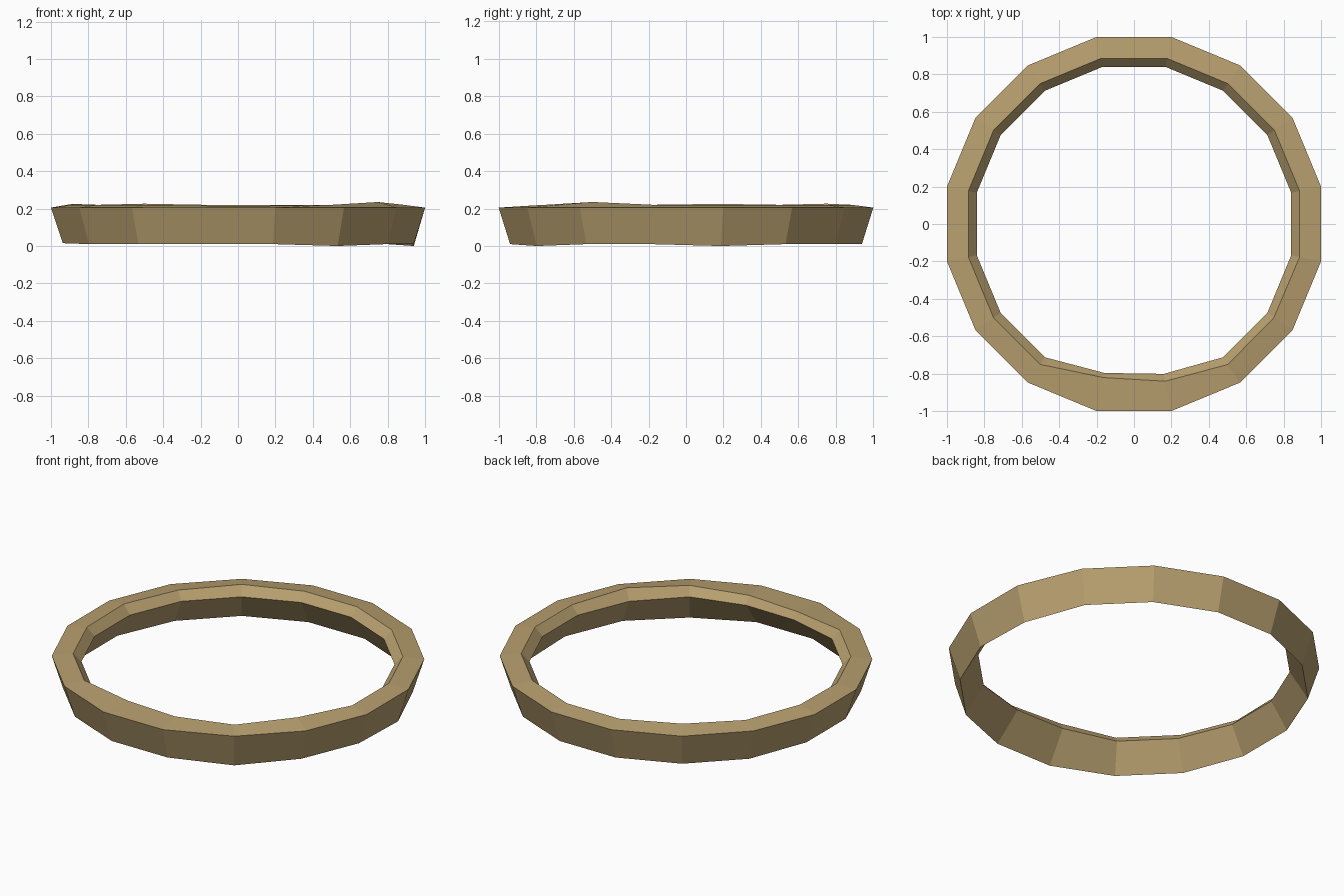
import bpy, bmesh, math

if "Cube" in bpy.data.objects:
    bpy.data.objects.remove(bpy.data.objects["Cube"])

SIDES = 16

# Cross-section (radius, height): bottom edge, outer rim, inner rim, inner lip
PROFILE = [(0.958, 0.01), (1.02, 0.205), (0.903, 0.22), (0.857, 0.172)]

# Slight unevenness: (segment, profile corner) -> (radius, height)
UNEVEN = {
    (0, 0): (0.958, 0.0), (13, 0): (0.958, 0.0),
    (7, 0): (0.955, 0.015), (8, 0): (0.955, 0.015),
    (14, 2): (0.90, 0.235), (5, 2): (0.903, 0.226), (7, 2): (0.903, 0.225),
    (11, 2): (0.837, 0.215), (12, 2): (0.857, 0.215),
    (11, 3): (0.812, 0.172), (12, 3): (0.817, 0.172),
}

# Faceted ring swept around the z axis
bm = bmesh.new()
rings = []
for k in range(SIDES):
    a = math.tau * (k + 0.5) / SIDES
    ring = []
    for j, corner in enumerate(PROFILE):
        r, z = UNEVEN.get((k, j), corner)
        ring.append(bm.verts.new((r * math.cos(a), r * math.sin(a), z)))
    rings.append(ring)
n = len(PROFILE)
for k in range(SIDES):
    p, q = rings[k], rings[(k + 1) % SIDES]
    for j in range(n):
        i = (j + 1) % n
        bm.faces.new((p[j], q[j], q[i], p[i]))
bmesh.ops.recalc_face_normals(bm, faces=bm.faces)

mesh = bpy.data.meshes.new("ring")
bm.to_mesh(mesh)
bm.free()
ring_obj = bpy.data.objects.new("ring", mesh)
bpy.context.collection.objects.link(ring_obj)

# Tan colour
mat = bpy.data.materials.new("tan")
mat.diffuse_color = (0.48, 0.35, 0.16, 1.0)
mat.use_nodes = True
mat.node_tree.nodes["Principled BSDF"].inputs["Base Color"].default_value = mat.diffuse_color
mesh.materials.append(mat)
